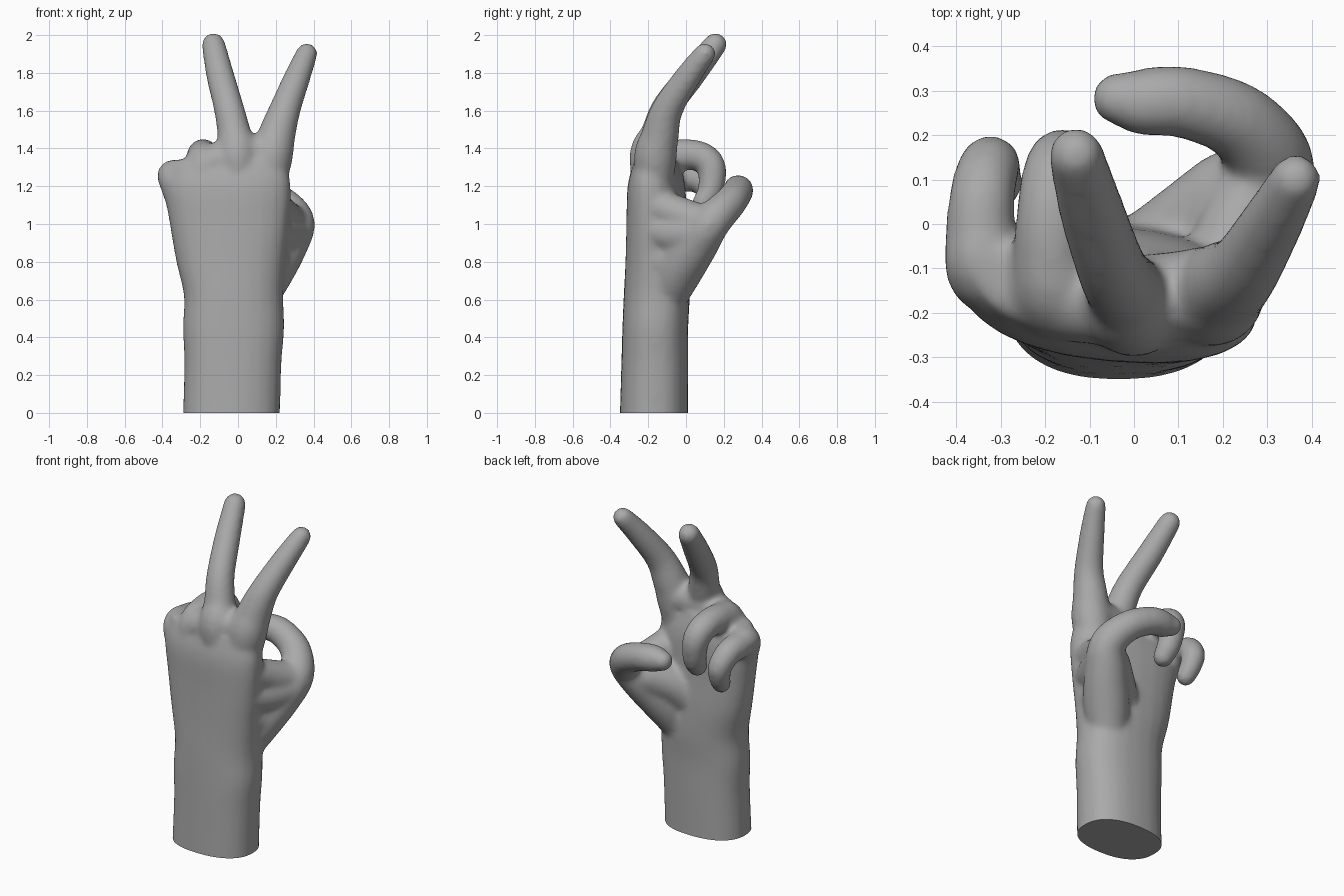
import bpy, bmesh, math
from mathutils import Vector

cube = bpy.data.objects.get("Cube")
if cube:
    bpy.data.objects.remove(cube, do_unlink=True)

SIDES = 24


def add_loft(bm, rings):
    """Skin a list of point rings and close both ends."""
    loops = [[bm.verts.new(p) for p in ring] for ring in rings]
    for low, high in zip(loops, loops[1:]):
        for i in range(SIDES):
            j = (i + 1) % SIDES
            bm.faces.new((low[i], low[j], high[j], high[i]))
    bm.faces.new(loops[0][::-1])
    bm.faces.new(loops[-1])


def smooth_path(points, steps=6):
    """Catmull-Rom interpolation; works on any vector size."""
    pts = [Vector(p) for p in points]
    pts = [pts[0] * 2 - pts[1]] + pts + [pts[-1] * 2 - pts[-2]]
    out = []
    for a, b, c, d in zip(pts, pts[1:], pts[2:], pts[3:]):
        for s in range(steps):
            t = s / steps
            out.append((b * 2 + (c - a) * t + (a * 2 - b * 5 + c * 4 - d) * t ** 2
                        + (b * 3 - a - c * 3 + d) * t ** 3) / 2)
    out.append(pts[-2])
    return out


def add_limb(bm, points):
    """Round-ended tapered tube through (x, y, z, radius) points."""
    spine = [(p.to_3d(), p[3]) for p in smooth_path(points)]
    start = (spine[0][0] - spine[1][0]).normalized()
    end = (spine[-1][0] - spine[-2][0]).normalized()
    caps = [math.radians(a) for a in (25, 45, 65, 83)]

    def cap(centre, radius, way):
        return [(centre + way * radius * math.sin(a), radius * math.cos(a)) for a in caps]

    spine = cap(*spine[0], start)[::-1] + spine + cap(*spine[-1], end)
    tangent = -start
    side = tangent.orthogonal().normalized()
    rings = []
    for i, (centre, radius) in enumerate(spine):
        ahead = spine[min(i + 1, len(spine) - 1)][0] - spine[max(i - 1, 0)][0]
        ahead.normalize()
        side = tangent.rotation_difference(ahead) @ side
        tangent = ahead
        up = tangent.cross(side)
        rings.append([centre + radius * (side * math.cos(a) + up * math.sin(a))
                      for a in (math.tau * k / SIDES for k in range(SIDES))])
    add_loft(bm, rings)


def add_palm(bm, sections):
    """Oval sections (z, left x, right x, front y, back y, sideways slope)."""
    rings = []
    for z, x0, x1, y0, y1, slope in smooth_path(sections):
        ring = []
        for k in range(SIDES):
            a = math.tau * k / SIDES
            u = math.copysign(abs(math.cos(a)) ** 0.85, math.cos(a))
            v = math.copysign(abs(math.sin(a)) ** 0.85, math.sin(a))
            dx = u * (x1 - x0) / 2
            ring.append(Vector(((x0 + x1) / 2 + dx,
                                (y0 + y1) / 2 + v * (y1 - y0) / 2 - slope * dx, z)))
        rings.append(ring)
    add_loft(bm, rings)


bm = bmesh.new()

# Forearm and palm
add_palm(bm, [
    (-0.1, -0.295, 0.22, -0.353, 0.012, 0),
    (0.25, -0.285, 0.23, -0.343, 0.012, 0),
    (0.45, -0.292, 0.245, -0.337, 0.012, 0),
    (0.62, -0.287, 0.24, -0.33, 0.02, 0),
    (0.8, -0.327, 0.25, -0.32, 0.015, 0.05),
    (1.0, -0.362, 0.27, -0.312, 0, 0.08),
    (1.2, -0.39, 0.28, -0.303, -0.01, 0.1),
    (1.34, -0.35, 0.25, -0.265, -0.05, 0.12),
])

# Ridge of knuckles and webbing
add_limb(bm, [(-0.32, -0.1, 1.22, 0.085), (-0.17, -0.16, 1.3, 0.1),
              (0, -0.17, 1.37, 0.1), (0.17, -0.15, 1.375, 0.1)])

# Index finger
add_limb(bm, [(0.13, -0.16, 1, 0.06), (0.17, -0.165, 1.32, 0.112),
              (0.205, -0.137, 1.47, 0.1), (0.25, -0.097, 1.61, 0.083),
              (0.315, 0.01, 1.78, 0.07), (0.364, 0.1, 1.902, 0.058)])

# Middle finger
add_limb(bm, [(0, -0.17, 1, 0.06), (0, -0.19, 1.34, 0.11),
              (-0.02, -0.15, 1.48, 0.09), (-0.05, -0.1, 1.62, 0.08),
              (-0.095, 0.03, 1.79, 0.074), (-0.13, 0.155, 1.95, 0.063)])

# Curled ring finger
add_limb(bm, [(-0.15, -0.16, 1, 0.06), (-0.17, -0.165, 1.29, 0.1),
              (-0.185, -0.06, 1.36, 0.086), (-0.18, 0.07, 1.36, 0.08),
              (-0.165, 0.135, 1.3, 0.077), (-0.15, 0.13, 1.18, 0.068),
              (-0.14, 0.09, 1.11, 0.06)])

# Curled little finger
add_limb(bm, [(-0.27, -0.12, 1, 0.07), (-0.33, -0.11, 1.23, 0.09),
              (-0.345, -0.02, 1.25, 0.08), (-0.34, 0.075, 1.235, 0.074),
              (-0.325, 0.13, 1.17, 0.069), (-0.315, 0.12, 1.1, 0.062),
              (-0.305, 0.09, 1.045, 0.056)])

# Thumb
add_limb(bm, [(0.08, -0.13, 0.55, 0.1), (0.16, -0.05, 0.74, 0.13),
              (0.25, 0.05, 0.89, 0.12), (0.305, 0.135, 1.01, 0.102),
              (0.235, 0.23, 1.11, 0.088), (0.11, 0.274, 1.17, 0.081),
              (0.02, 0.275, 1.183, 0.077), (-0.036, 0.282, 1.187, 0.06)])

# Fleshy mound and web joining palm to thumb
add_limb(bm, [(0.19, -0.17, 1.1, 0.09), (0.22, -0.06, 1.06, 0.095),
              (0.265, 0.05, 1.02, 0.095), (0.295, 0.125, 1.01, 0.095)])
add_limb(bm, [(0.165, -0.17, 0.97, 0.105), (0.21, -0.06, 0.95, 0.115), (0.265, 0.06, 0.95, 0.115)])
add_limb(bm, [(0.13, -0.18, 0.8, 0.115), (0.17, -0.06, 0.82, 0.12), (0.22, 0.01, 0.85, 0.12)])
add_limb(bm, [(0, -0.12, 0.78, 0.12), (0.1, -0.04, 0.88, 0.115), (0.22, 0.06, 0.95, 0.11)])

bmesh.ops.recalc_face_normals(bm, faces=bm.faces)
mesh = bpy.data.meshes.new("hand")
bm.to_mesh(mesh)
bm.free()
hand = bpy.data.objects.new("hand", mesh)
bpy.context.collection.objects.link(hand)

# Fuse the parts into one soft skin
remesh = hand.modifiers.new("fuse", "REMESH")
remesh.mode = "VOXEL"
remesh.voxel_size = 0.014
soften = hand.modifiers.new("soften", "SMOOTH")
soften.factor = 0.5
soften.iterations = 14
graph = bpy.context.evaluated_depsgraph_get()
skin = bpy.data.meshes.new_from_object(hand.evaluated_get(graph))
hand.modifiers.clear()
hand.data = skin

# Cut the wrist flat
bm = bmesh.new()
bm.from_mesh(skin)
geom = bm.verts[:] + bm.edges[:] + bm.faces[:]
cut = bmesh.ops.bisect_plane(bm, geom=geom, plane_co=(0, 0, 0), plane_no=(0, 0, 1),
                             clear_inner=True)
rim = [e for e in cut["geom_cut"] if isinstance(e, bmesh.types.BMEdge)]
bmesh.ops.holes_fill(bm, edges=rim, sides=0)
bmesh.ops.recalc_face_normals(bm, faces=bm.faces)
bm.to_mesh(skin)
bm.free()

# Plain grey material
grey = bpy.data.materials.new("plain grey")
grey.use_nodes = True
colour = (0.4, 0.4, 0.4, 1)
grey.diffuse_color = colour
grey.node_tree.nodes["Principled BSDF"].inputs["Base Color"].default_value = colour
skin.materials.clear()
skin.materials.append(grey)

bpy.context.view_layer.objects.active = hand
hand.select_set(True)
bpy.ops.object.shade_smooth_by_angle(angle=math.radians(40))
